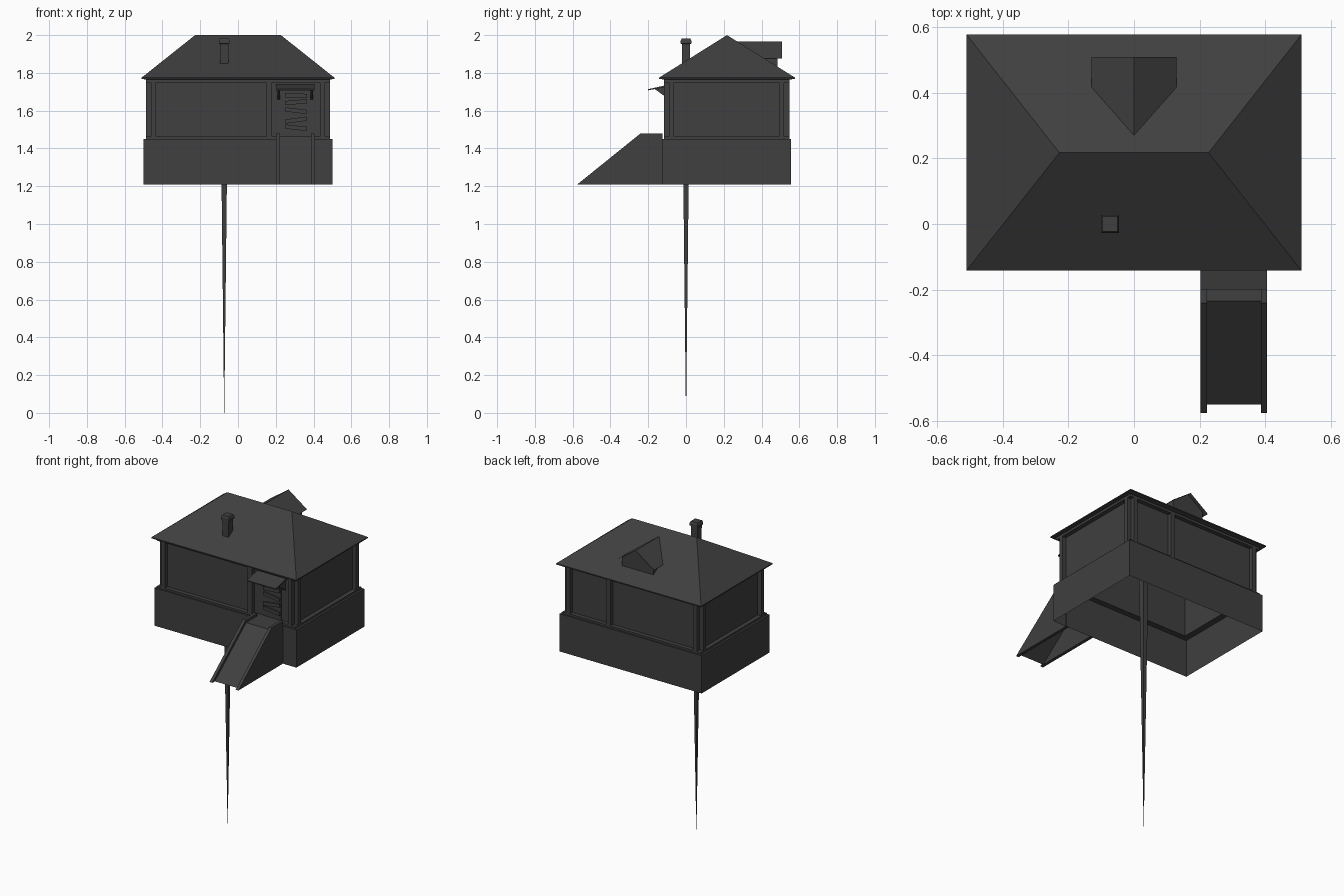
import bpy, bmesh, math
from mathutils import Matrix, Vector

if "Cube" in bpy.data.objects:
    bpy.data.objects.remove(bpy.data.objects["Cube"])

charcoal = bpy.data.materials.new("charcoal")
charcoal.diffuse_color = (0.05, 0.05, 0.05, 1)
charcoal.use_nodes = True
charcoal.node_tree.nodes["Principled BSDF"].inputs["Base Color"].default_value = charcoal.diffuse_color


def mesh(name, verts, faces):
    bm = bmesh.new()
    vs = [bm.verts.new(v) for v in verts]
    for f in faces:
        bm.faces.new([vs[i] for i in f])
    bmesh.ops.recalc_face_normals(bm, faces=bm.faces)
    me = bpy.data.meshes.new(name)
    bm.to_mesh(me)
    bm.free()
    me.materials.append(charcoal)
    ob = bpy.data.objects.new(name, me)
    bpy.context.collection.objects.link(ob)
    return ob


def box(name, x0, x1, y0, y1, z0, z1):
    v = [(x, y, z) for z in (z0, z1) for x, y in ((x0, y0), (x1, y0), (x1, y1), (x0, y1))]
    sides = [(i, (i + 1) % 4, (i + 1) % 4 + 4, i + 4) for i in range(4)]
    return mesh(name, v, sides + [(3, 2, 1, 0), (4, 5, 6, 7)])


def rings(name, levels, cap=False):
    """Stack of rectangles (x0, x1, y0, y1, z) joined into an open shell."""
    v = [p for x0, x1, y0, y1, z in levels
         for p in ((x0, y0, z), (x1, y0, z), (x1, y1, z), (x0, y1, z))]
    f = [(k + i, k + (i + 1) % 4, k + 4 + (i + 1) % 4, k + 4 + i)
         for k in range(0, len(v) - 4, 4) for i in range(4)]
    if cap:
        f.append(tuple(range(len(v) - 4, len(v))))
    return mesh(name, v, f)


def profile(name, yz, x0, x1):
    """Side profile extruded along x."""
    n = len(yz)
    v = [(x, y, z) for x in (x0, x1) for y, z in yz]
    f = [(i, (i + 1) % n, (i + 1) % n + n, i + n) for i in range(n)]
    return mesh(name, v, f + [tuple(range(n)), tuple(range(2 * n - 1, n - 1, -1))])


# House body: open skirt, ledge, recessed walls, beam under the eaves
WX, YF, YB = 0.46, -0.09, 0.52
P = 0.027
outer = (-WX - P, WX + P, YF - P, YB + P)
wall = (-WX, WX, YF, YB)
skirt = (-0.5, 0.5, -0.127, 0.557)
rings("plinth_and_walls", [skirt + (1.21,), skirt + (1.45,), wall + (1.45,), wall + (1.75,)])
rings("sill", [outer + (1.45,), outer + (1.462,), wall + (1.462,)])
rings("top_beam", [wall + (1.75,), outer + (1.75,), outer + (1.77,)])

# Posts flanking every corner, and one beside the door front and back
for s in (-1, 1):
    xa, xb = sorted((s * WX, s * (WX - P)))
    xc, xd = sorted((s * WX, s * (WX + P)))
    box("front_post", xa, xb, YF - P, YF, 1.45, 1.75)
    box("back_post", xa, xb, YB, YB + P, 1.45, 1.75)
    box("side_post_front", xc, xd, YF, YF + P, 1.45, 1.75)
    box("side_post_back", xc, xd, YB - P, YB, 1.45, 1.75)
box("front_middle_post", 0.15, 0.18, YF - P, YF, 1.45, 1.75)
box("back_middle_post", 0.15, 0.18, YB, YB + P, 1.45, 1.75)

# Hipped roof with a thin eave
eave = (-0.51, 0.51, -0.142, 0.577)
ridge_y = 0.217
rings("eave", [outer + (1.765,), eave + (1.768,), eave + (1.775,)])
mesh("roof",
     [(-0.51, -0.142, 1.775), (0.51, -0.142, 1.775), (0.51, 0.577, 1.775), (-0.51, 0.577, 1.775),
      (-0.227, ridge_y, 2), (0.227, ridge_y, 2)],
     [(0, 1, 5, 4), (1, 2, 5), (2, 3, 4, 5), (3, 0, 4)])


def roof_y(z):
    return ridge_y + (2 - z) / 0.225 * (0.577 - ridge_y)


# Dormer at the back: gabled roof and small walls
zr, ze, yo, yw = 1.967, 1.875, 0.508, 0.485
mesh("dormer_roof",
     [(0, roof_y(zr), zr), (0, yo, zr), (-0.13, yo, ze), (-0.13, roof_y(ze), ze),
      (0.13, yo, ze), (0.13, roof_y(ze), ze)],
     [(0, 1, 2, 3), (0, 5, 4, 1)])
zt = ze + 0.02 / 0.13 * (zr - ze)
mesh("dormer_walls",
     [(-0.11, roof_y(zt), zt), (-0.11, yw, zt), (-0.11, yw, 1.831),
      (0.11, roof_y(zt), zt), (0.11, yw, zt), (0.11, yw, 1.831), (0, yw, zr)],
     [(0, 1, 2), (3, 5, 4), (2, 1, 6, 4, 5)])

# Chimney tapering all the way down to a point on the ground
CX = -0.073


def sq(h, z):
    return (CX - h, CX + h, -h, h, z)


rings("chimney_spike", [sq(0.0003, 0), sq(0.0225, 1.955)])
rings("chimney_cap", [sq(0.0225, 1.952), sq(0.028, 1.955), sq(0.028, 1.972), sq(0.023, 1.982)], True)

# Entrance ramp: side panels and sunken slope
side = [(-0.125, 1.21), (-0.575, 1.21), (-0.24, 1.48), (-0.125, 1.48)]
profile("ramp_left_side", side, 0.202, 0.222)
profile("ramp_right_side", side, 0.386, 0.405)
mesh("ramp_surface",
     [(x, y, z) for x in (0.222, 0.386)
      for y, z in ((-0.55, 1.21), (-0.235, 1.463), (YF, 1.463))],
     [(0, 3, 4, 1), (1, 4, 5, 2)])

# Door leaf with crooked boards nailed across
box("door", 0.245, 0.37, YF - 0.006, YF, 1.463, 1.70)
for i, (z, tilt) in enumerate([(1.68, 2), (1.645, -5), (1.60, 7), (1.55, -8), (1.51, 6)]):
    b = box("door_board", -0.058, 0.058, -0.005, 0.005, -0.011, 0.011)
    b.data.transform(Matrix.Translation((0.307, YF - 0.01, z)) @ Matrix.Rotation(math.radians(tilt), 4, 'Y'))

# Canopy over the door with two brackets
profile("door_canopy", [(-0.2, 1.708), (-0.2, 1.714), (YF, 1.738), (YF, 1.728)], 0.202, 0.405)
for x in (0.21, 0.385):
    profile("canopy_bracket", [(-0.165, 1.714), (YF, 1.73), (YF, 1.66)], x, x + 0.012)
